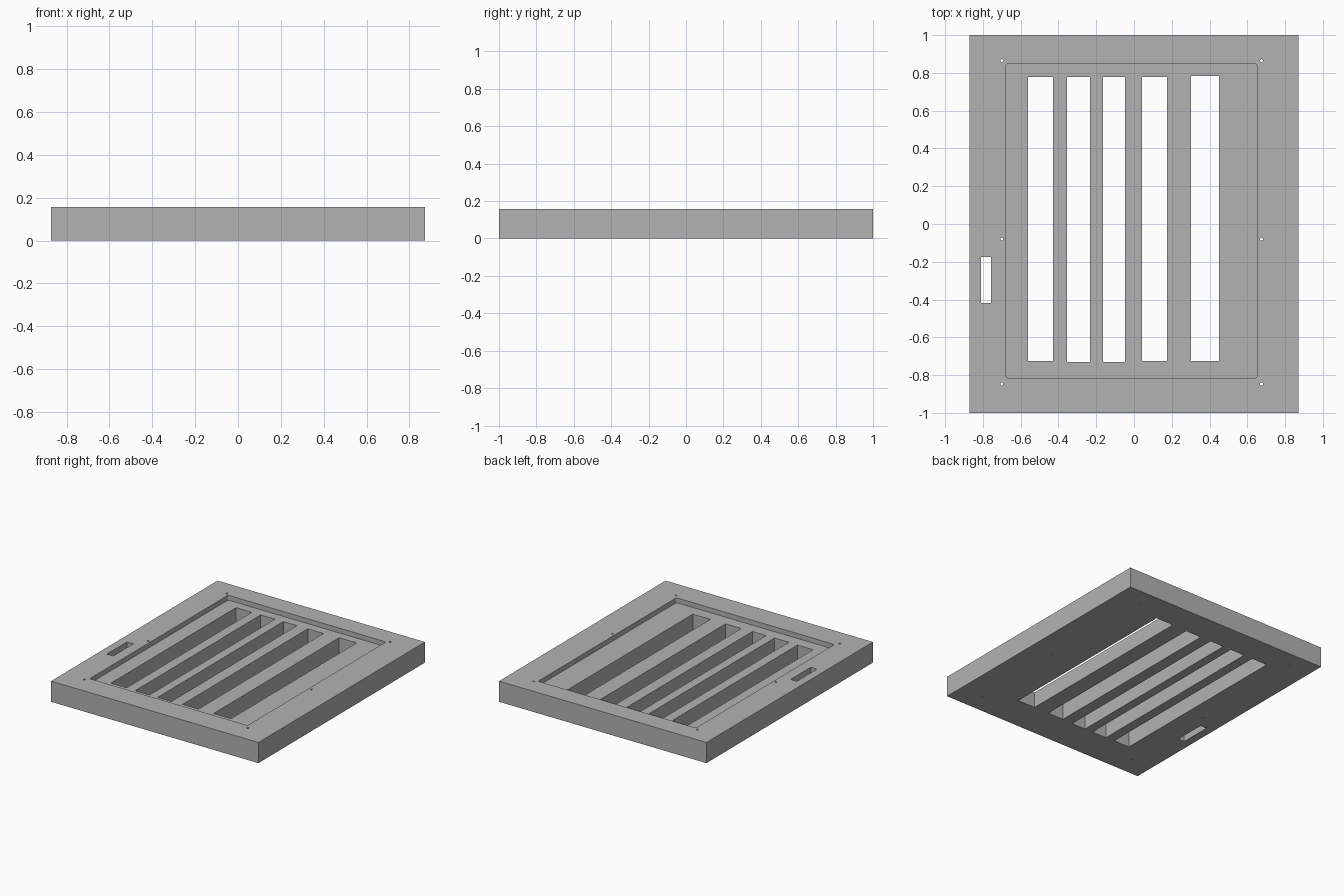
import bpy
import bmesh
from mathutils import Matrix, Vector

HALF_X, HALF_Y, HEIGHT = 0.872, 1.0, 0.157
RECESS_FLOOR = 0.12

if "Cube" in bpy.data.objects:
    bpy.data.objects.remove(bpy.data.objects["Cube"], do_unlink=True)

grey = bpy.data.materials.new("plain grey")
grey.use_nodes = True
colour = (0.45, 0.45, 0.45, 1)
grey.diffuse_color = colour
grey.node_tree.nodes["Principled BSDF"].inputs["Base Color"].default_value = colour


def add_box(bm, x0, x1, y0, y1, z0, z1, corner=0):
    """Box between limits, with optional rounded vertical edges."""
    size = Vector((x1 - x0, y1 - y0, z1 - z0))
    centre = Vector((x0 + x1, y0 + y1, z0 + z1)) / 2
    matrix = Matrix.Translation(centre) @ Matrix.Diagonal((*size, 1))
    verts = bmesh.ops.create_cube(bm, size=1, matrix=matrix)["verts"]
    if corner:
        edges = {e for v in verts for e in v.link_edges
                 if abs(e.verts[0].co.z - e.verts[1].co.z) > 0.01}
        bmesh.ops.bevel(bm, geom=list(edges), offset=corner, segments=3,
                        profile=0.5, affect='EDGES')


def make_object(name, bm):
    mesh = bpy.data.meshes.new(name)
    bm.to_mesh(mesh)
    bm.free()
    mesh.materials.append(grey)
    obj = bpy.data.objects.new(name, mesh)
    bpy.context.collection.objects.link(obj)
    return obj


def cut(target, cutter):
    """Subtract the cutter, then discard it."""
    cutter.hide_render = True
    mod = target.modifiers.new("cut", 'BOOLEAN')
    mod.operation = 'DIFFERENCE'
    mod.solver = 'EXACT'
    mod.object = cutter
    bpy.context.view_layer.objects.active = target
    bpy.ops.object.modifier_apply(modifier=mod.name)
    bpy.data.objects.remove(cutter, do_unlink=True)


# Solid panel
bm = bmesh.new()
add_box(bm, -HALF_X, HALF_X, -HALF_Y, HALF_Y, 0, HEIGHT)
panel = make_object("slotted_panel", bm)

# Shallow recess in the top
bm = bmesh.new()
add_box(bm, -0.677, 0.651, -0.814, 0.847, RECESS_FLOOR, HEIGHT + 0.1, corner=0.008)
cut(panel, make_object("recess_cutter", bm))

# Long slots and the small side slot, all the way through
slots = [
    (-0.561, -0.429, -0.725, 0.778),
    (-0.354, -0.233, -0.73, 0.778),
    (-0.164, -0.048, -0.73, 0.778),
    (0.042, 0.175, -0.725, 0.778),
    (0.302, 0.45, -0.725, 0.783),
    (-0.81, -0.757, -0.418, -0.175),
]
bm = bmesh.new()
for limits in slots:
    add_box(bm, *limits, -0.1, HEIGHT + 0.1)

# Screw holes in two columns beside the recess
for x in (-0.7, 0.675):
    for y in (-0.847, -0.08, 0.865):
        bmesh.ops.create_cone(bm, cap_ends=True, segments=16, radius1=0.008,
                              radius2=0.008, depth=0.6,
                              matrix=Matrix.Translation((x, y, HEIGHT / 2)))
cut(panel, make_object("slot_cutter", bm))
